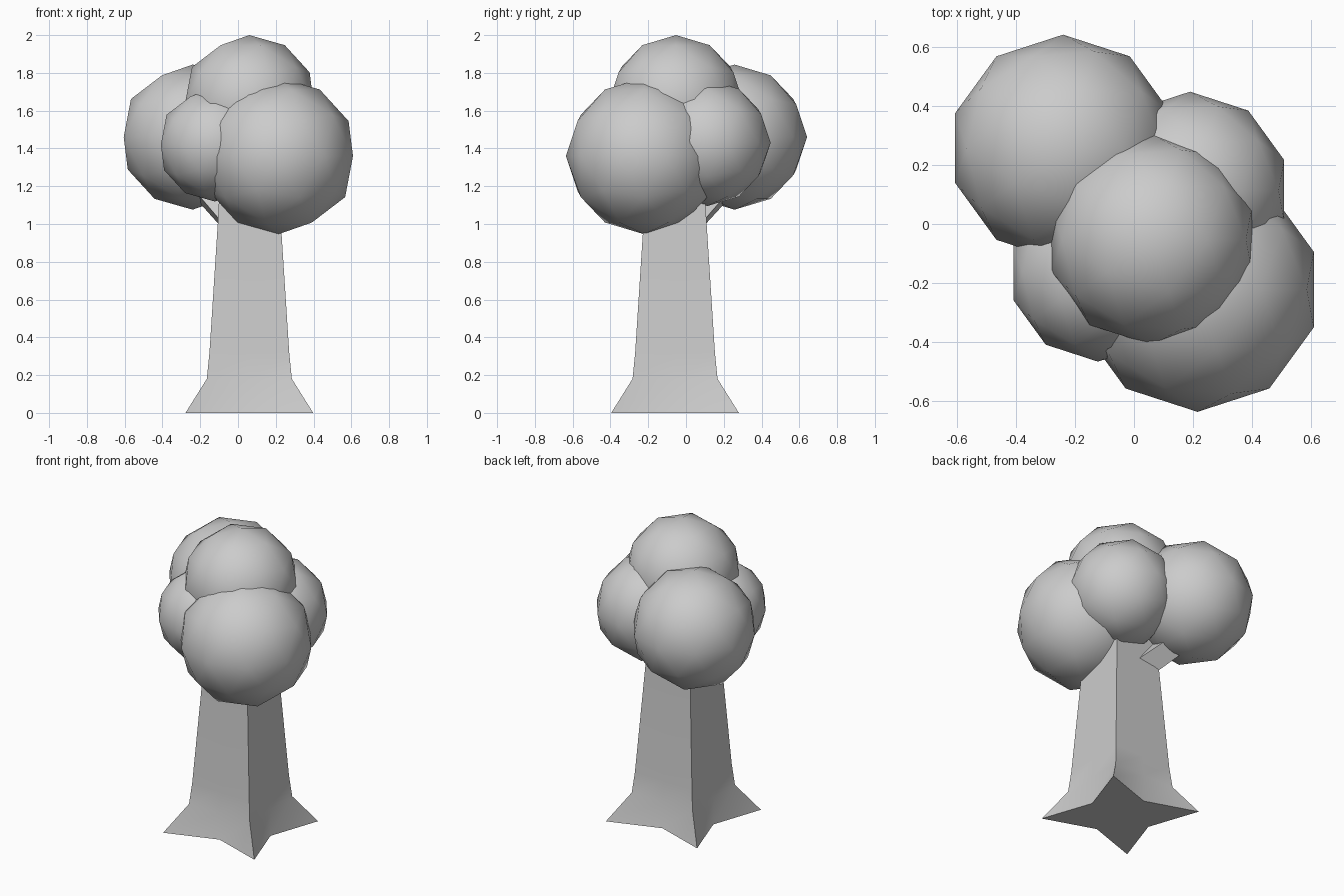
import bpy, bmesh, math
from mathutils import Vector

if "Cube" in bpy.data.objects:
    bpy.data.objects.remove(bpy.data.objects["Cube"])


def loft(name, rings):
    """Skin a stack of equal vertex rings, cap both ends, smooth shallow edges."""
    bm = bmesh.new()
    loops = [[bm.verts.new(p) for p in ring] for ring in rings]
    n = len(loops[0])
    for a, b in zip(loops, loops[1:]):
        for i in range(n):
            j = (i + 1) % n
            bm.faces.new((a[i], a[j], b[j], b[i]))
    bm.faces.new(loops[0][::-1])
    bm.faces.new(loops[-1])
    bmesh.ops.recalc_face_normals(bm, faces=bm.faces[:])
    mesh = bpy.data.meshes.new(name)
    bm.to_mesh(mesh)
    bm.free()
    obj = bpy.data.objects.new(name, mesh)
    bpy.context.collection.objects.link(obj)
    bpy.ops.object.select_all(action='DESELECT')
    obj.select_set(True)
    bpy.context.view_layer.objects.active = obj
    bpy.ops.object.shade_smooth_by_angle(angle=math.radians(35))
    return obj


# Trunk: square section whose corners flare into four pointed roots
CX, CY = 0.06, -0.058


def trunk_ring(z, corner, middle):
    signs = [(1, 1), (0, 1), (-1, 1), (-1, 0), (-1, -1), (0, -1), (1, -1), (1, 0)]
    ring = []
    for sx, sy in signs:
        r = corner if sx and sy else middle
        ring.append((CX + sx * r, CY + sy * r, z))
    return ring


loft("trunk", [trunk_ring(*r) for r in [
    (0.0, 0.338, 0.222),
    (0.18, 0.225, 0.225),
    (0.32, 0.211, 0.211),
    (1.02, 0.166, 0.166),
    (1.25, 0.155, 0.155)]])

# Branch: diamond section leaving the back left trunk corner
start, end = Vector((0.0, 0.0, 1.0)), Vector((-0.234, 0.239, 1.254))
side = Vector((1, 1, 0)).normalized()
up = side.cross(end - start).normalized()
loft("branch", [[p + side * w, p + up * h, p - side * w, p - up * h]
                for p, w, h in ((start, 0.11, 0.09), (end, 0.085, 0.085))])

# Foliage: low-poly smooth balls
balls = {
    "foliage_back_left": ((-0.24, 0.257, 1.46), 0.384),
    "foliage_front_right": ((0.215, -0.222, 1.36), 0.414),
    "foliage_top": ((0.06, -0.053, 1.643), 0.357),
    "foliage_front_left": ((-0.122, -0.165, 1.42), 0.301),
    "foliage_back_right": ((0.19, 0.113, 1.43), 0.335),
}
for name, (centre, radius) in balls.items():
    bpy.ops.mesh.primitive_ico_sphere_add(subdivisions=2, radius=radius, location=centre)
    ball = bpy.context.object
    ball.name = name
    bpy.ops.object.shade_smooth()
